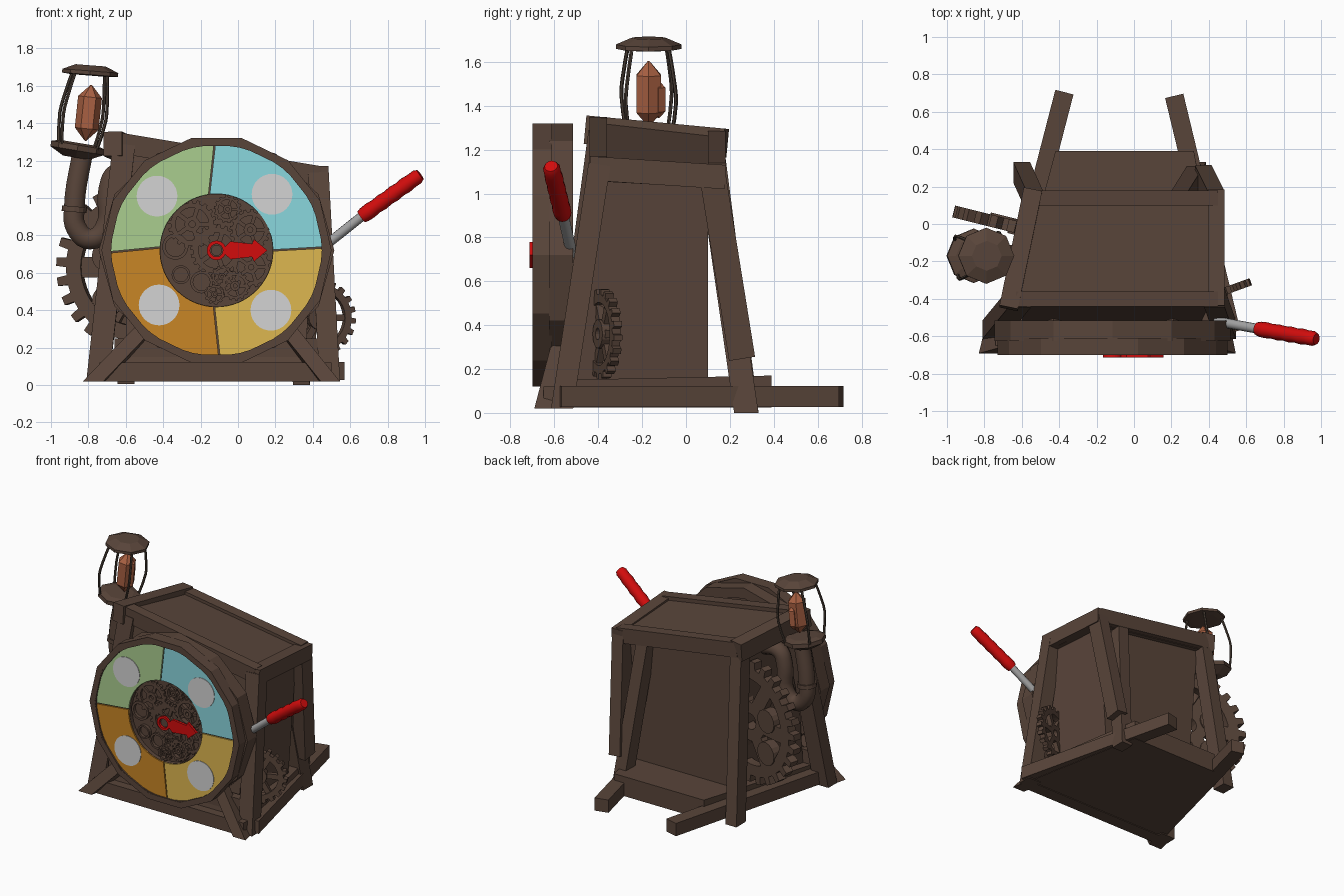
import bpy, bmesh, math
from mathutils import Matrix, Vector

if "Cube" in bpy.data.objects:
    bpy.data.objects.remove(bpy.data.objects["Cube"])


def srgb(r, g, b):
    return tuple(((c / 255 + 0.055) / 1.055) ** 2.4 for c in (r, g, b)) + (1,)


MATS = {}
for n, c in {"dark_wood": (89, 69, 58), "dark_metal": (76, 64, 55), "red": (210, 12, 12),
             "steel": (164, 164, 164), "pale_grey": (212, 212, 212), "green": (170, 205, 143),
             "cyan": (138, 215, 222), "orange": (200, 134, 38), "yellow": (222, 183, 80),
             "crystal_orange": (168, 96, 66)}.items():
    MATS[n] = bpy.data.materials.new(n)
    MATS[n].diffuse_color = srgb(*c)

FRONT = Matrix.Rotation(math.pi / 2, 4, 'X')   # local z points to -y
T = Matrix.Translation


def finish(name, bm, mat, matrix=Matrix(), smooth=False):
    bmesh.ops.recalc_face_normals(bm, faces=bm.faces)
    me = bpy.data.meshes.new(name)
    bm.to_mesh(me)
    bm.free()
    ob = bpy.data.objects.new(name, me)
    me.materials.append(MATS[mat])
    me.transform(matrix)
    bpy.context.collection.objects.link(ob)
    if smooth:
        bpy.context.view_layer.objects.active = ob
        ob.select_set(True)
        bpy.ops.object.shade_smooth_by_angle(angle=math.radians(40))
        ob.select_set(False)
    return ob


def hexa(name, low, high, mat="dark_wood"):
    """Solid between two four-cornered faces."""
    bm = bmesh.new()
    a, b = ([bm.verts.new(p) for p in ring] for ring in (low, high))
    bm.faces.new(a)
    bm.faces.new(b)
    for i in range(4):
        j = (i + 1) % 4
        bm.faces.new((a[i], a[j], b[j], b[i]))
    return finish(name, bm, mat)


def beam(name, a, b, w, d, ref=(1, 0, 0), flat=False):
    """Square timber from a to b; w is measured along ref; flat cuts the foot level."""
    a, b = Vector(a), Vector(b)
    z = (b - a).normalized()
    x = Vector(ref)
    x = (x - z * x.dot(z)).normalized() * w / 2
    y = z.cross(x).normalized() * d / 2
    offs = (-x - y, x - y, x + y, -x + y)
    low = [a + o - (z * (o.z / z.z) if flat else Vector()) for o in offs]
    return hexa(name, low, [b + o for o in offs])


def circle(r, n, a0=0.0, a1=360.0, closed=True):
    k = n if closed else n - 1
    return [(r * math.cos(t), r * math.sin(t))
            for t in (math.radians(a0 + (a1 - a0) * i / k) for i in range(n))]


def add_plate(bm, outer, inner, depth, closed=True):
    """Extruded flat shape: an n-gon, or a band between two outlines."""
    def layer(pts, z):
        return [bm.verts.new((x, y, z)) for x, y in pts]
    n = len(outer)
    o0, o1 = layer(outer, 0), layer(outer, depth)
    if inner is None:
        bm.faces.new(o0)
        bm.faces.new(o1)
        for i in range(n):
            bm.faces.new((o0[i], o0[i - 1], o1[i - 1], o1[i]))
        return
    i0, i1 = layer(inner, 0), layer(inner, depth)
    for i in range(0 if closed else 1, n):
        for p, q in ((o0, o1), (o1, i1), (i1, i0), (i0, o0)):
            bm.faces.new((p[i - 1], p[i], q[i], q[i - 1]))
    if not closed:
        for i in (0, n - 1):
            bm.faces.new((o0[i], o1[i], i1[i], i0[i]))


def plate(name, outer, inner, depth, mat, pos, closed=True):
    bm = bmesh.new()
    add_plate(bm, outer, inner, depth, closed)
    return finish(name, bm, mat, T(pos) @ FRONT)


def gear(name, r, teeth, depth, matrix, spokes=5, rim=0.68, wide=0.09):
    """Toothed rim, spokes and hub in one mesh."""
    bm = bmesh.new()
    outer = []
    for i in range(teeth):
        for f, k in ((0.0, 0.88), (0.45, 0.88), (0.52, 1.0), (0.93, 1.0)):
            t = 2 * math.pi * (i + f) / teeth
            outer.append((r * k * math.cos(t), r * k * math.sin(t)))
    inner = [tuple(Vector(p).normalized() * r * rim) for p in outer]
    add_plate(bm, outer, inner, depth)
    add_plate(bm, circle(r * 0.32, 16), circle(r * 0.13, 16), depth * 1.15)
    for i in range(spokes):
        m = Matrix.Rotation(2 * math.pi * i / spokes, 2)
        w = r * wide
        pts = [m @ Vector(p) for p in ((r * .28, -w), (r * (rim + .04), -w), (r * (rim + .04), w), (r * .28, w))]
        add_plate(bm, pts, None, depth * 0.8)
    return finish(name, bm, "dark_wood", matrix)


def lathe(name, profile, n, mat, matrix, smooth=False):
    bm = bmesh.new()
    rings = [[bm.verts.new((x, y, z)) for x, y in circle(r, n)] for r, z in profile]
    bm.faces.new(rings[0])
    bm.faces.new(rings[-1])
    for a, b in zip(rings, rings[1:]):
        for i in range(n):
            bm.faces.new((a[i - 1], a[i], b[i], b[i - 1]))
    return finish(name, bm, mat, matrix, smooth)


def tube(name, pts, r, mat, matrix=Matrix(), res=3, steps=5):
    cu = bpy.data.curves.new(name, 'CURVE')
    cu.dimensions, cu.bevel_depth, cu.bevel_resolution = '3D', r, res
    cu.resolution_u, cu.use_fill_caps = steps, True
    sp = cu.splines.new('BEZIER')
    sp.bezier_points.add(len(pts) - 1)
    for bp, p in zip(sp.bezier_points, pts):
        bp.co = p
        bp.handle_left_type = bp.handle_right_type = 'AUTO'
    tmp = bpy.data.objects.new(name + "_path", cu)
    bpy.context.collection.objects.link(tmp)
    me = bpy.data.meshes.new_from_object(tmp.evaluated_get(bpy.context.evaluated_depsgraph_get()))
    bpy.data.objects.remove(tmp)
    bm = bmesh.new()
    bm.from_mesh(me)
    return finish(name, bm, mat, matrix, True)


# --- cabinet: inner box, base and rails
hexa("inner_box", [(-.60, -.52, .1), (.36, -.52, .1), (.34, .10, .1), (-.42, .10, .1)],
     [(-.60, -.42, 1.26), (.41, -.42, 1.10), (.41, .10, 1.07), (-.50, .10, 1.20)])
hexa("base_plate", [(-.68, -.60, .025), (.51, -.60, .025), (.32, .39, .025), (-.42, .39, .025)],
     [(-.68, -.58, .15), (.50, -.58, .15), (.32, .39, .17), (-.42, .39, .17)])
beam("base_rail_left", (-.372, .705, .075), (-.71, -.60, .075), .10, .095)
beam("base_rail_right", (.215, .685, .075), (.52, -.58, .075), .10, .095)
beam("base_front_beam", (-.74, -.60, .07), (.50, -.60, .07), .10, .10, (0, 0, 1))

# --- legs and braces
beam("front_leg_left", (-.75, -.565, .02), (-.61, -.395, 1.28), .12, .10, flat=True)
beam("front_leg_right", (.49, -.565, .02), (.43, -.395, 1.13), .11, .10, flat=True)
beam("back_leg_left", (-.60, .275, .005), (-.53, .12, 1.2), .09, .11, flat=True)
beam("back_leg_right", (.37, .255, .25), (.44, .115, 1.12), .09, .12)
beam("back_brace_right", (.34, .275, .0), (.24, .115, 1.10), .09, .11, flat=True)
beam("front_brace_left", (-.765, -.65, .02), (-.40, -.55, .40), .08, .08, flat=True)
beam("front_brace_right", (.485, -.65, .02), (.18, -.55, .40), .08, .08, flat=True)
beam("front_rail", (-.66, -.55, .19), (.46, -.55, .19), .12, .06, (0, 0, 1))

# --- sloping roof panel with its frame
corners = [Vector(p) for p in ((-.64, -.40, 1.295), (.44, -.40, 1.115), (.44, .14, 1.085), (-.54, .14, 1.235))]
hexa("roof_panel", [c - Vector((0, 0, .06)) for c in corners], [c + Vector((0, 0, .03)) for c in corners])
beam("roof_beam_front", corners[0], corners[1], .11, .08, (0, 0, 1))
beam("roof_beam_back", corners[3], corners[2], .11, .08, (0, 0, 1))
beam("roof_beam_left", (-.67, -.45, 1.29), (-.54, .18, 1.23), .10, .13)
beam("roof_beam_right", (.44, -.44, 1.115), (.44, .18, 1.075), .09, .11)

# --- round dial with a recessed hub
CX, CZ = -.115, .72


def dial(y, x=0.0, z=0.0):
    return (CX + x, y, CZ + z)


plate("dial_back_ring", [(x, y * .95) for x, y in circle(.63, 12)], [(x, y * .95) for x, y in circle(.55, 12)],
      .11, "dark_wood", dial(-.515))
lathe("dial_back_plate", [(.59, 0), (.59, .04)], 32, "dark_wood", T(dial(-.61)) @ FRONT)
plate("dial_face", circle(.58, 42), circle(.30, 42), .05, "dark_wood", dial(-.63))
plate("dial_rim", circle(.615, 14), circle(.572, 14), .09, "dark_wood", dial(-.61))
plate("dial_trim", circle(.592, 42), circle(.563, 42), .018, "dark_wood", dial(-.68))
outer_a = (1.5, 91, 181, 271.5, 361.5)
inner_a = (0, 97.5, 177, 267.5, 360)
for i, col in enumerate(("cyan", "green", "orange", "yellow")):
    plate(col + "_sector", circle(.565, 16, outer_a[i] + .4, outer_a[i + 1] - .4, False),
          circle(.302, 16, inner_a[i] + .7, inner_a[i + 1] - .7, False), .009, col, dial(-.68), False)
for i, (x, z) in enumerate(((.297, .30), (-.318, .29), (-.307, -.292), (.291, -.32))):
    plate("sector_dot_%d" % i, circle(.109, 32), None, .006, "pale_grey", dial(-.687, x, z))

# --- clockwork inside the dial
for i, (x, z, r, t) in enumerate(((.0, .0, .14, 20), (.06, .22, .075, 14), (.18, .11, .11, 16),
                                  (.185, -.09, .11, 16), (.10, -.19, .08, 14), (-.01, -.235, .055, 10),
                                  (-.13, .14, .13, 18), (.03, -.14, .06, 12))):
    gear("dial_gear_%d" % i, r, t, .02 + .009 * (i % 3), T(dial(-.648, x, z)) @ FRONT)
for i, (x, z, r) in enumerate(((-.22, .02, .07), (-.19, -.13, .05), (-.08, -.17, .06))):
    plate("dial_bushing_%d" % i, circle(r, 20), circle(r * .75, 20), .025, "dark_wood", dial(-.648, x, z))

# --- red pointer
plate("pointer_ring", circle(.052, 24), circle(.034, 24), .018, "red", dial(-.695))
plate("pointer_arrow", [(.045, -.02), (.075, -.048), (.19, -.035), (.20, -.06), (.272, 0),
                        (.20, .06), (.19, .035), (.075, .048), (.045, .02)], None, .018, "red", dial(-.695))
lathe("pointer_axle", [(.03, 0), (.03, .06)], 16, "dark_wood", T(dial(-.64)) @ FRONT)

# --- side gears
BIG = T((-.52, -.01, .63)) @ Matrix.Rotation(math.radians(-14), 4, 'Z') @ FRONT
gear("large_side_gear", .45, 26, .065, BIG, 6, .7, .12)
for i, z in enumerate((.06, -.18)):
    lathe("large_gear_boss_%d" % i, [(.085, -.01), (.085, .06)], 16, "dark_wood", BIG @ T((-.17, z, 0)))
gear("small_side_gear", .205, 20, .04,
     T((.425, -.36, .36)) @ Matrix.Rotation(math.radians(20), 4, 'Z') @ FRONT, 6, .7)

# --- bent pipe carrying the lantern
tube("bent_pipe", [(-.83, -.17, 1.25), (-.875, -.17, .95), (-.865, -.17, .84), (-.79, -.17, .78),
                   (-.71, -.17, .84), (-.69, -.17, 1.05), (-.65, -.17, 1.13), (-.50, -.17, 1.13)],
     .058, "dark_wood")
lathe("pipe_collar", [(.067, -.015), (.067, .015)], 16, "dark_wood",
      T((-.875, -.17, .94)) @ Matrix.Rotation(math.radians(5), 4, 'Y'))

# --- lantern, leaning to the right
LAMP = T((-.858, -.17, 1.265)) @ Matrix.Rotation(math.radians(9.5), 4, 'Y')
lathe("lantern_base", [(.07, -.05), (.145, -.012), (.145, .018), (.10, .03)], 8, "dark_wood", LAMP)
lathe("lantern_cap", [(.10, .395), (.15, .40), (.15, .42), (.08, .45)], 8, "dark_wood",
      LAMP @ T((0, 0, .41)) @ Matrix.Rotation(math.radians(-5), 4, 'Y') @ T((0, 0, -.41)))
for i in range(4):
    tube("lantern_bar_%d" % i, [(.135, 0, .01), (.163, 0, .17), (.155, 0, .25), (.122, 0, .405)], .009,
         "dark_metal", LAMP @ Matrix.Rotation(math.radians(50 + 90 * i), 4, 'Z'), 1, 2)
GEM = T((-.80, -.17, 1.455)) @ Matrix.Rotation(math.radians(6), 4, 'Y')
lathe("crystal", [(.004, -.15), (.064, -.085), (.064, .085), (.004, .15)], 6, "crystal_orange", GEM)
lathe("crystal_shard", [(.004, -.11), (.032, -.08), (.032, .03), (.004, .06)], 5, "crystal_orange",
      GEM @ T((.01, .045, 0)))

# --- pull lever
start, grip, tip = Vector((.44, -.52, .725)), Vector((.66, -.56, .90)), Vector((.975, -.615, 1.125))
ROT = (tip - grip).to_track_quat('Z', 'Y').to_matrix().to_4x4()
rod = grip - start
lathe("lever_rod", [(.026, 0), (.026, rod.length + .02)], 12, "steel",
      T(start) @ rod.to_track_quat('Z', 'Y').to_matrix().to_4x4(), True)
L = (tip - grip).length
lathe("lever_grip", [(.036, 0), (.041, .02)] +
      [(.041 + .002 * math.cos(i * math.pi), L * (.15 + .1 * i)) for i in range(8)] +
      [(.040, L - .02), (.030, L)], 12, "red", T(grip) @ ROT, True)

for m in bpy.data.materials:
    if m.users and not m.is_grease_pencil:
        m.use_nodes = True
        m.node_tree.nodes["Principled BSDF"].inputs["Base Color"].default_value = m.diffuse_color
